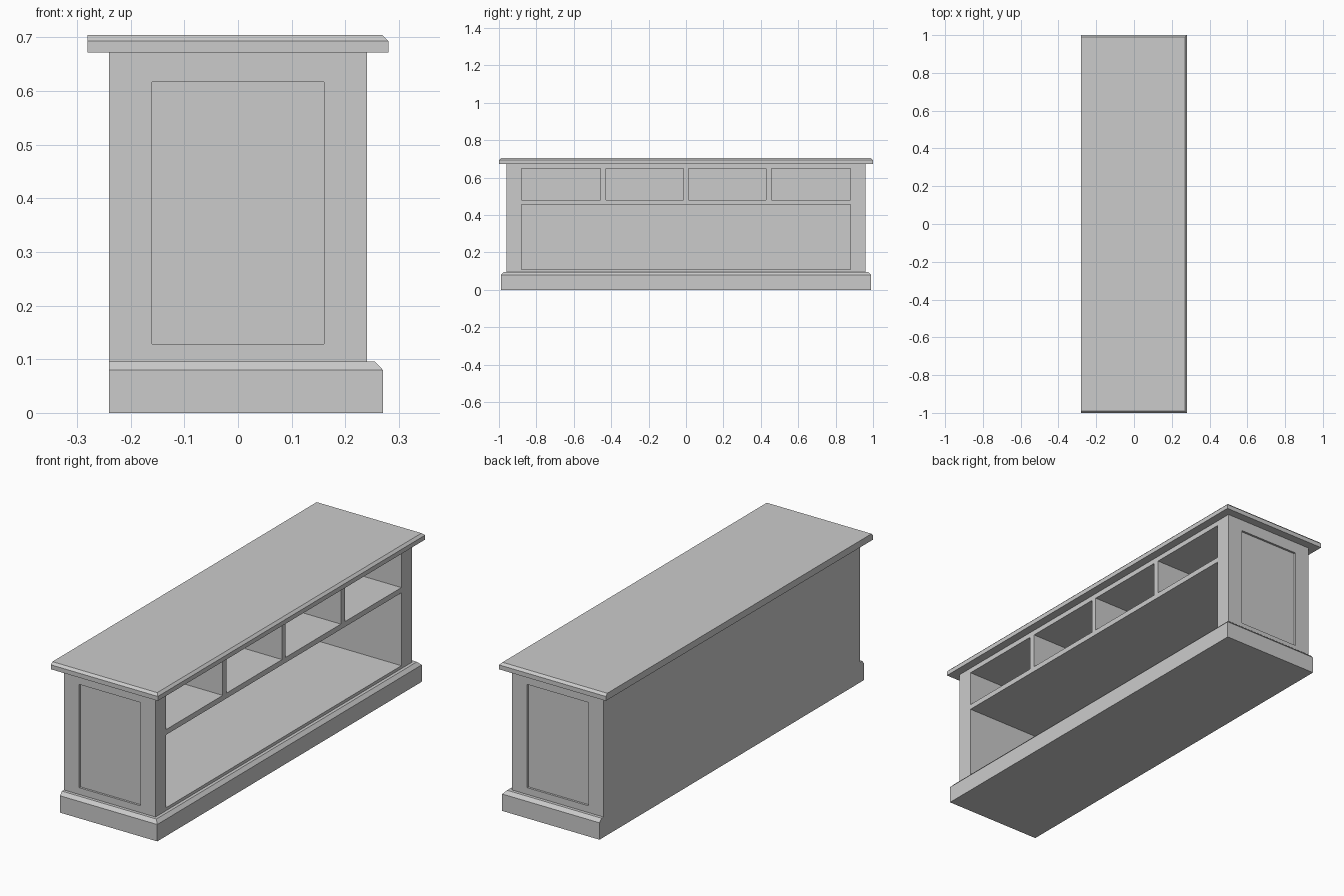
import bpy

if "Cube" in bpy.data.objects:
    bpy.data.objects.remove(bpy.data.objects["Cube"])

grey = bpy.data.materials.new("grey paint")
grey.diffuse_color = (0.6, 0.6, 0.6, 1)
grey.use_nodes = True
grey.node_tree.nodes["Principled BSDF"].inputs["Base Color"].default_value = grey.diffuse_color


def mesh_object(name, verts, faces):
    me = bpy.data.meshes.new(name)
    me.from_pydata(verts, [], faces)
    me.materials.append(grey)
    ob = bpy.data.objects.new(name, me)
    bpy.context.collection.objects.link(ob)
    return ob


def stack(name, layers):
    """Stacked rectangles (x0, x1, half_y, z), joined into one closed solid."""
    verts, faces = [], [(3, 2, 1, 0)]
    for x0, x1, h, z in layers:
        verts += [(x0, -h, z), (x1, -h, z), (x1, h, z), (x0, h, z)]
    for k in range(0, 4 * (len(layers) - 1), 4):
        for i in range(4):
            j = (i + 1) % 4
            faces.append((k + i, k + j, k + 4 + j, k + 4 + i))
    n = len(verts)
    faces.append((n - 4, n - 3, n - 2, n - 1))
    return mesh_object(name, verts, faces)


def cut_box(target, x, y, z):
    """Carve a box, given by its ranges, out of the target."""
    cutter = stack("cutter", [(x[0], x[1], (y[1] - y[0]) / 2, zz) for zz in z])
    cutter.location.y = (y[0] + y[1]) / 2
    cutter.hide_render = True
    mod = target.modifiers.new("cut", "BOOLEAN")
    mod.operation = "DIFFERENCE"
    mod.solver = "EXACT"
    mod.object = cutter
    bpy.context.view_layer.objects.active = target
    bpy.ops.object.modifier_apply(modifier=mod.name)
    bpy.data.objects.remove(cutter)


# Plinth and table top, bevelled on the front and both ends, straight at the back
stack("plinth", [(-0.24, 0.27, 0.99, 0), (-0.24, 0.27, 0.99, 0.08),
                 (-0.24, 0.255, 0.975, 0.096)])
stack("table_top", [(-0.28, 0.28, 1.0, 0.672), (-0.28, 0.28, 1.0, 0.693),
                    (-0.28, 0.269, 0.989, 0.704)])

# Cabinet body, open to +x
body = stack("cabinet_body", [(-0.24, 0.24, 0.96, 0.096), (-0.24, 0.24, 0.96, 0.672)])

# Long lower compartment
cut_box(body, (-0.22, 0.3), (-0.88, 0.88), (0.11, 0.455))

# Four upper compartments and a recessed panel on each end, mirrored in y
for s in (-1, 1):
    for a, b in ((0.013, 0.427), (0.457, 0.88)):
        cut_box(body, (-0.22, 0.3), sorted((s * a, s * b)), (0.48, 0.648))
    cut_box(body, (-0.16, 0.16), sorted((s * 0.95, s * 1.1)), (0.128, 0.617))
